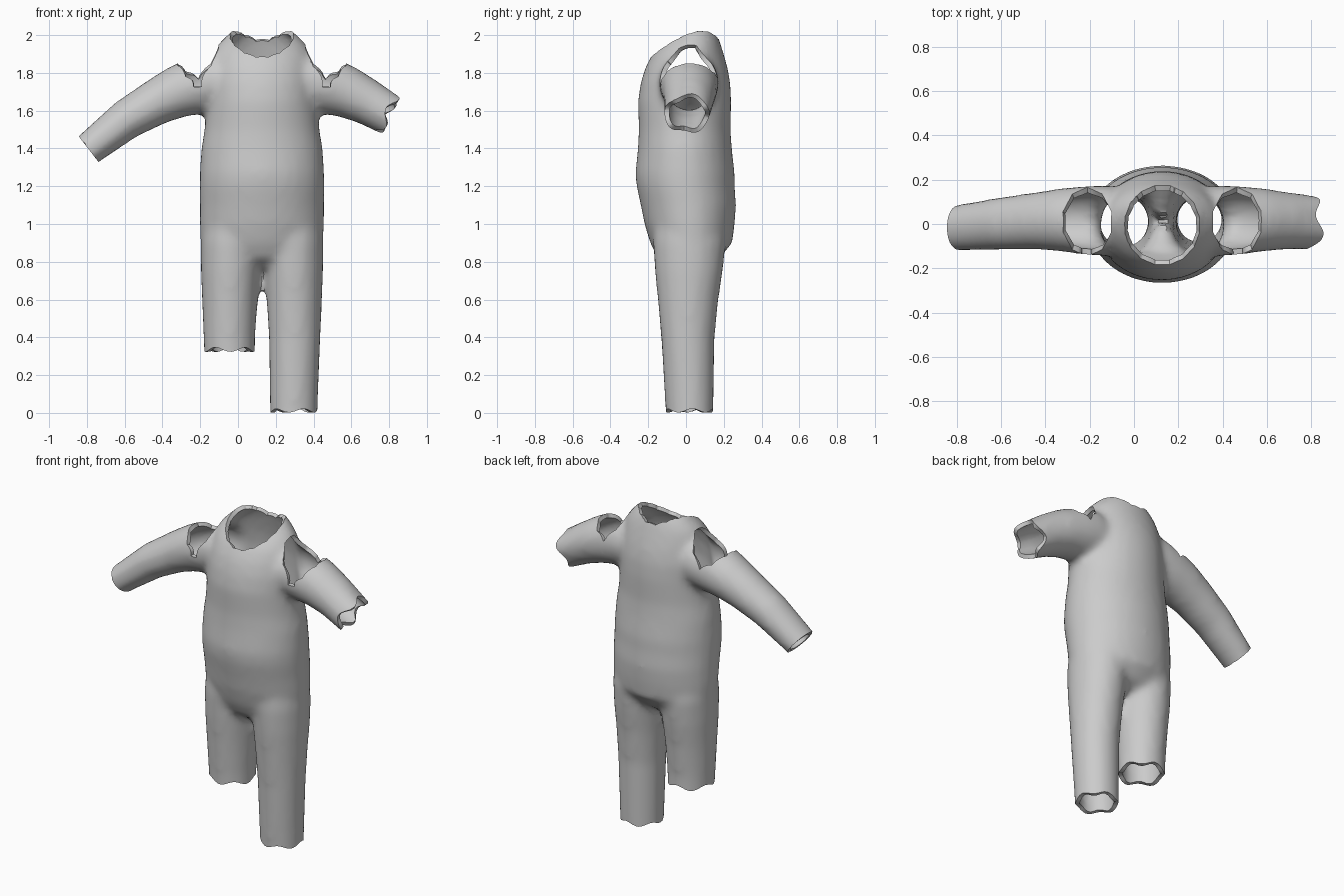
import bpy, bmesh, math
from mathutils import Vector

if "Cube" in bpy.data.objects:
    bpy.data.objects.remove(bpy.data.objects["Cube"])

CX = 0.127            # centre line of the garment
SIDES = 32

cloth = bpy.data.materials.new("grey cloth")
cloth.diffuse_color = (0.6, 0.6, 0.6, 1)
cloth.use_nodes = True
cloth.node_tree.nodes["Principled BSDF"].inputs["Base Color"].default_value = cloth.diffuse_color


def loft(bm, rings):
    """Skin a closed tube through rings of (centre, side vector, depth vector)."""
    loops = []
    for c, u, v in rings:
        angles = [2 * math.pi * i / SIDES for i in range(SIDES)]
        loops.append([bm.verts.new(c + u * math.cos(a) + v * math.sin(a)) for a in angles])
    for a, b in zip(loops, loops[1:]):
        for i in range(SIDES):
            j = (i + 1) % SIDES
            bm.faces.new((a[i], a[j], b[j], b[i]))
    bm.faces.new(loops[0])
    bm.faces.new(loops[-1])


def upright(z, x, half, front, back):
    return (Vector((x, (front + back) / 2, z)), Vector((half, 0, 0)),
            Vector((0, (back - front) / 2, 0)))


def prism(x, y, floor, rx, ry, sides):
    """Planes (point, outward normal) of an upright prism open at the top."""
    planes = [(Vector((x, y, floor)), Vector((0, 0, -1)))]
    for i in range(sides):
        a = 2 * math.pi * i / sides
        n = Vector((math.cos(a) / rx, math.sin(a) / ry, 0)).normalized()
        planes.append((Vector((x + rx * math.cos(a), y + ry * math.sin(a), 0)), n))
    return planes


def inside(p, planes, margin=0.0):
    return all((p - co).dot(no) < margin for co, no in planes)


def cut_opening(bm, planes):
    """Slice the skin along the planes and remove what they enclose."""
    for co, no in planes:
        faces = [f for f in bm.faces if inside(f.calc_center_median(), planes, 0.04)]
        edges = {e for f in faces for e in f.edges}
        verts = {v for f in faces for v in f.verts}
        bmesh.ops.bisect_plane(bm, geom=faces + list(edges) + list(verts),
                               dist=0.0005, plane_co=co, plane_no=no)
    gone = [f for f in bm.faces if inside(f.calc_center_median(), planes)]
    bmesh.ops.delete(bm, geom=gone, context='FACES')


def fray(bm, planes, amount, waves, phase):
    """Make the hem on the first plane wavy, fading out along the tube."""
    co, no = planes[0]
    side = Vector((0, 1, 0)).cross(no)
    for v in bm.verts:
        d = (v.co - co).dot(no)
        if d < 0.12 and inside(v.co, planes[1:]):
            r = v.co - co
            wave = math.sin(waves * math.atan2(r.y, r.dot(side)) + phase)
            v.co += no * amount * wave * (1 - max(d, 0) / 0.12)


# torso: height, half width, front y, back y
torso = [(0.77, 0.15, -0.08, 0.10), (0.82, 0.26, -0.15, 0.18), (0.90, 0.325, -0.19, 0.245),
         (1.0, 0.33, -0.22, 0.258), (1.1, 0.33, -0.24, 0.265), (1.2, 0.331, -0.262, 0.258),
         (1.27, 0.33, -0.268, 0.258), (1.4, 0.322, -0.255, 0.243), (1.5, 0.305, -0.25, 0.236),
         (1.65, 0.292, -0.255, 0.24), (1.75, 0.288, -0.24, 0.235), (1.83, 0.275, -0.215, 0.22),
         (1.90, 0.26, -0.178, 0.20), (1.95, 0.235, -0.135, 0.185), (2.0, 0.185, -0.085, 0.168),
         (2.05, 0.13, -0.04, 0.14)]
# leg: height, distance from centre line, half width, front y, back y
leg = [(-0.1, 0.168, 0.125, -0.10, 0.145), (0.0, 0.168, 0.126, -0.108, 0.146),
       (0.4, 0.173, 0.137, -0.132, 0.152), (0.6, 0.171, 0.147, -0.15, 0.172),
       (0.75, 0.168, 0.156, -0.165, 0.195), (0.9, 0.160, 0.165, -0.175, 0.21),
       (1.0, 0.150, 0.165, -0.17, 0.2)]
# arm: distance from centre line, height, radius in the sleeve plane, front y, back y
arm = [(0.03, 1.76, 0.12, -0.12, 0.14), (0.25, 1.755, 0.155, -0.145, 0.175),
       (0.34, 1.735, 0.155, -0.14, 0.172), (0.45, 1.698, 0.138, -0.125, 0.162),
       (0.56, 1.645, 0.122, -0.115, 0.145), (0.72, 1.552, 0.107, -0.117, 0.122),
       (0.92, 1.395, 0.088, -0.121, 0.088), (1.0, 1.327, 0.084, -0.122, 0.08)]

# body solid: overlapping lofts, fused into one skin below
bm = bmesh.new()
loft(bm, [upright(z, CX, h, f, b) for z, h, f, b in torso])
for side in (-1, 1):
    loft(bm, [upright(z, CX + side * x, h, f, b) for z, x, h, f, b in leg])
    sleeve = []
    for i, (x, z, r, f, b) in enumerate(arm):
        p, q = arm[max(i - 1, 0)], arm[min(i + 1, len(arm) - 1)]
        across = Vector((-(q[1] - p[1]) * side, 0, q[0] - p[0])).normalized()
        sleeve.append((Vector((CX + side * x, (f + b) / 2, z)), across * r,
                       Vector((0, (b - f) / 2, 0))))
    loft(bm, sleeve)
bmesh.ops.recalc_face_normals(bm, faces=bm.faces[:])
mesh = bpy.data.meshes.new("romper_suit")
bm.to_mesh(mesh)
bm.free()
mesh.materials.append(cloth)
suit = bpy.data.objects.new("romper_suit", mesh)
bpy.context.collection.objects.link(suit)
bpy.context.view_layer.objects.active = suit
suit.select_set(True)

# fuse and soften
m = suit.modifiers.new("fuse", 'REMESH')
m.mode, m.voxel_size = 'VOXEL', 0.022
m = suit.modifiers.new("soften", 'SMOOTH')
m.factor, m.iterations = 0.5, 8
for name in ("fuse", "soften"):
    bpy.ops.object.modifier_apply(modifier=name)

# openings: neck, shoulders, sleeve ends and trouser hems
X, Z = Vector((1, 0, 0)), Vector((0, 0, 1))
left_cuff = [(Vector((-0.79, -0.01, 1.395)), Vector((0.79, 0, 0.61)).normalized()),
             (Vector((-0.5, 0, 0)), X)]
right_cuff = [(Vector((0.79, 0.01, 1.575)), Vector((-0.9, 0, 0.43)).normalized()),
              (Vector((0.6, 0, 0)), -X)]
left_hem = [(Vector((-0.04, 0.01, 0.335)), Z), (Vector((CX, 0, 0)), X)]
right_hem = [(Vector((0.295, 0.02, 0.012)), Z), (Vector((CX, 0, 0)), -X)]

bm = bmesh.new()
bm.from_mesh(suit.data)
cut_opening(bm, prism(CX, -0.005, 1.75, 0.168, 0.178, 16))
for side in (-1, 1):
    cut_opening(bm, prism(CX + side * 0.338, 0.01, 1.725, 0.108, 0.148, 10))
for planes in (left_cuff, right_cuff, left_hem, right_hem):
    cut_opening(bm, planes)
fray(bm, right_cuff, 0.022, 4, 0.6)
fray(bm, left_hem, 0.012, 5, 0)
fray(bm, right_hem, 0.01, 5, 1)
bmesh.ops.remove_doubles(bm, verts=bm.verts[:], dist=0.004)
loose = [v for v in bm.verts if not v.link_faces]
bmesh.ops.delete(bm, geom=loose, context='VERTS')
bm.to_mesh(suit.data)
bm.free()

# cloth thickness, smooth surface with crisp hems
m = suit.modifiers.new("cloth_thickness", 'SOLIDIFY')
m.thickness, m.offset = 0.025, -1
bpy.ops.object.modifier_apply(modifier=m.name)
suit.data.materials.clear()
suit.data.materials.append(cloth)
bpy.ops.object.shade_smooth_by_angle(angle=math.radians(40))
